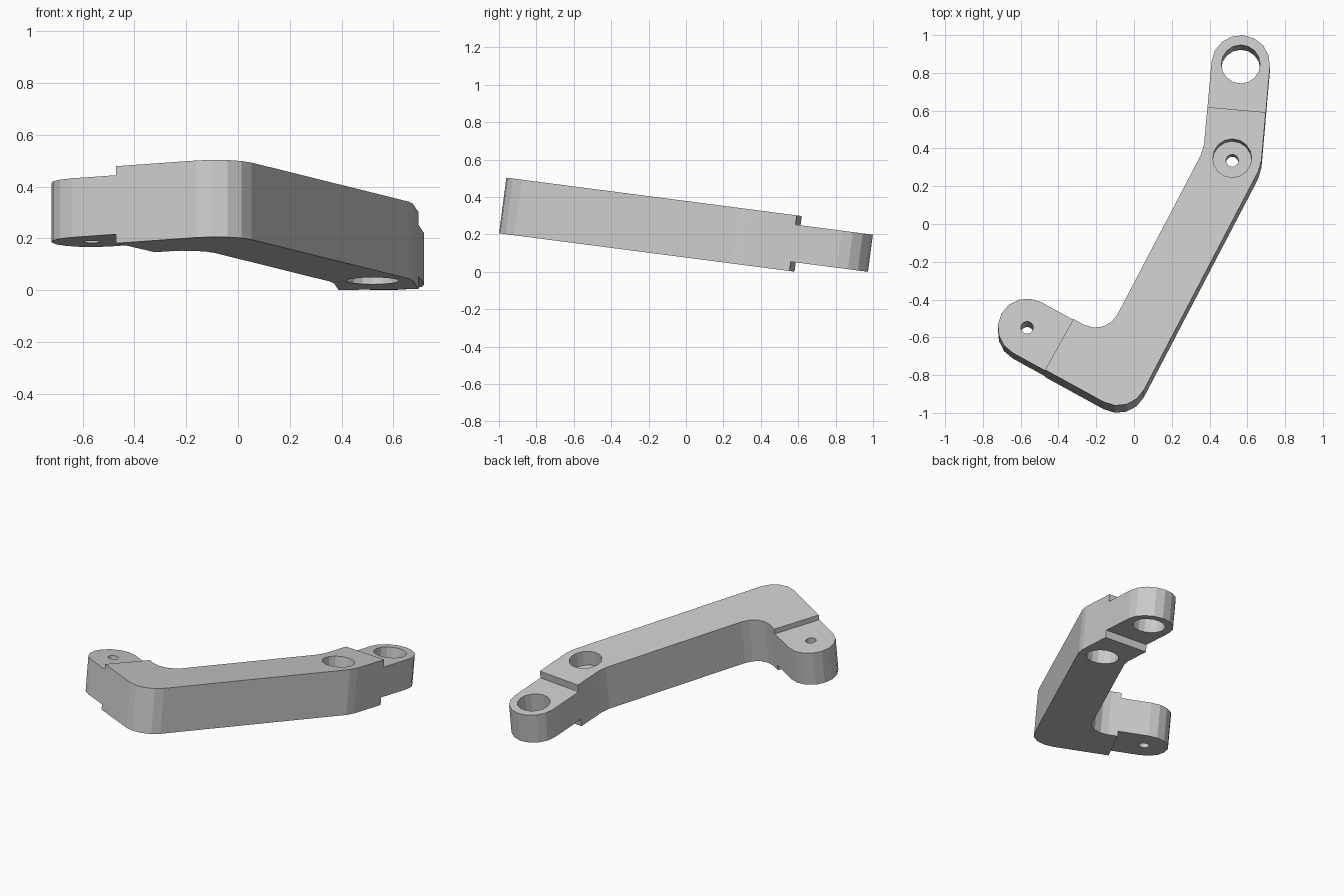
import bpy, bmesh
from math import atan2, ceil, cos, sin, pi, radians
from mathutils import Vector as V, Matrix

if "Cube" in bpy.data.objects:
    bpy.data.objects.remove(bpy.data.objects["Cube"])

R, HALF, TILT = 0.155, 0.15, radians(-7.4)
STEP = radians(22.5)
# Centre line of the arm: small lug, elbow, bend, big lug
A, B, C, D = V((-0.566, -0.568)), V((-0.085, -0.834)), V((0.52, 0.332)), V((0.565, 0.84))


def angle(v):
    return atan2(v.y, v.x)


def arc(c, r, a0, sweep):
    n = max(1, ceil(abs(sweep) / STEP - 0.1))
    return [c + r * V((cos(a0 + sweep * i / n), sin(a0 + sweep * i / n))) for i in range(n + 1)]


def inner_fillet(p, before, after, r):
    """Rounded concave corner on the left side, walking after -> p -> before."""
    d1, d2 = (p - before).normalized(), (after - p).normalized()
    n1, n2 = V((-d1.y, d1.x)), V((-d2.y, d2.x))
    c = p + (n1 + n2) * (R + r) / (1 + n1.dot(n2))
    turn = (angle(n2) - angle(n1) + pi) % (2 * pi) - pi
    return arc(c, r, angle(-n2), -turn)


def new_object(name, bm):
    bmesh.ops.recalc_face_normals(bm, faces=bm.faces)
    me = bpy.data.meshes.new(name)
    bm.to_mesh(me)
    bm.free()
    ob = bpy.data.objects.new(name, me)
    bpy.context.collection.objects.link(ob)
    return ob


def prism(name, pts, z0, z1):
    bm = bmesh.new()
    face = bm.faces.new([bm.verts.new((p.x, p.y, z0)) for p in pts])
    top = bmesh.ops.extrude_face_region(bm, geom=[face])["geom"]
    bmesh.ops.translate(bm, vec=(0, 0, z1 - z0),
                        verts=[g for g in top if isinstance(g, bmesh.types.BMVert)])
    return new_object(name, bm)


def cut(ob, cutter):
    cutter.hide_render = True
    mod = ob.modifiers.new("cut", "BOOLEAN")
    mod.operation, mod.solver, mod.object = "DIFFERENCE", "EXACT", cutter
    bpy.context.view_layer.objects.active = ob
    bpy.ops.object.modifier_apply(modifier=mod.name)
    bpy.data.objects.remove(cutter)


def drill(ob, c, r, z0, z1, n=16):
    pts = [c + r * V((cos(2 * pi * i / n), sin(2 * pi * i / n))) for i in range(n)]
    cut(ob, prism("drill", pts, z0, z1))


def thin_lug(ob, lug, toward, length, half):
    """Steps down both faces from the lug end to a line `length` inward."""
    d = (toward - lug).normalized()
    n = V((-d.y, d.x))
    a, b = lug + d * length, lug - d * 0.3
    pts = [a + n * 0.3, b + n * 0.3, b - n * 0.3, a - n * 0.3]
    cut(ob, prism("upper_step", pts, half, 0.3))
    cut(ob, prism("lower_step", pts, -0.3, -half))


# Arm outline, counter-clockwise from the small lug
aAB, aBC, aCD = angle(B - A), angle(C - B), angle(D - C)
outline = arc(A, R, aAB + pi / 2, pi)
outline += arc(B, R, aAB - pi / 2, aBC - aAB)
outline += arc(C, R, aBC - pi / 2, aCD - aBC)
outline += arc(D, R, aCD - pi / 2, pi)
outline += inner_fillet(C, B, D, 0.155)
outline += inner_fillet(B, A, C, 0.13)
arm = prism("bracket_arm", outline, -HALF, HALF)

# Stepped lugs
thin_lug(arm, A, B, 0.195, 0.115)
thin_lug(arm, D, C, 0.25, 0.10)

# Lug holes, and the bore sunk from both faces with a small through hole
drill(arm, A, 0.033, -0.4, 0.4)
drill(arm, D, 0.103, -0.4, 0.4)
drill(arm, C, 0.103, 0.05, 0.4)
drill(arm, C, 0.103, -0.4, -0.05)
drill(arm, C, 0.033, -0.4, 0.4)

# Tilt forward and rest on the ground
arm.data.transform(Matrix.Rotation(TILT, 4, "X"))
arm.location.z = -min(v.co.z for v in arm.data.vertices)
